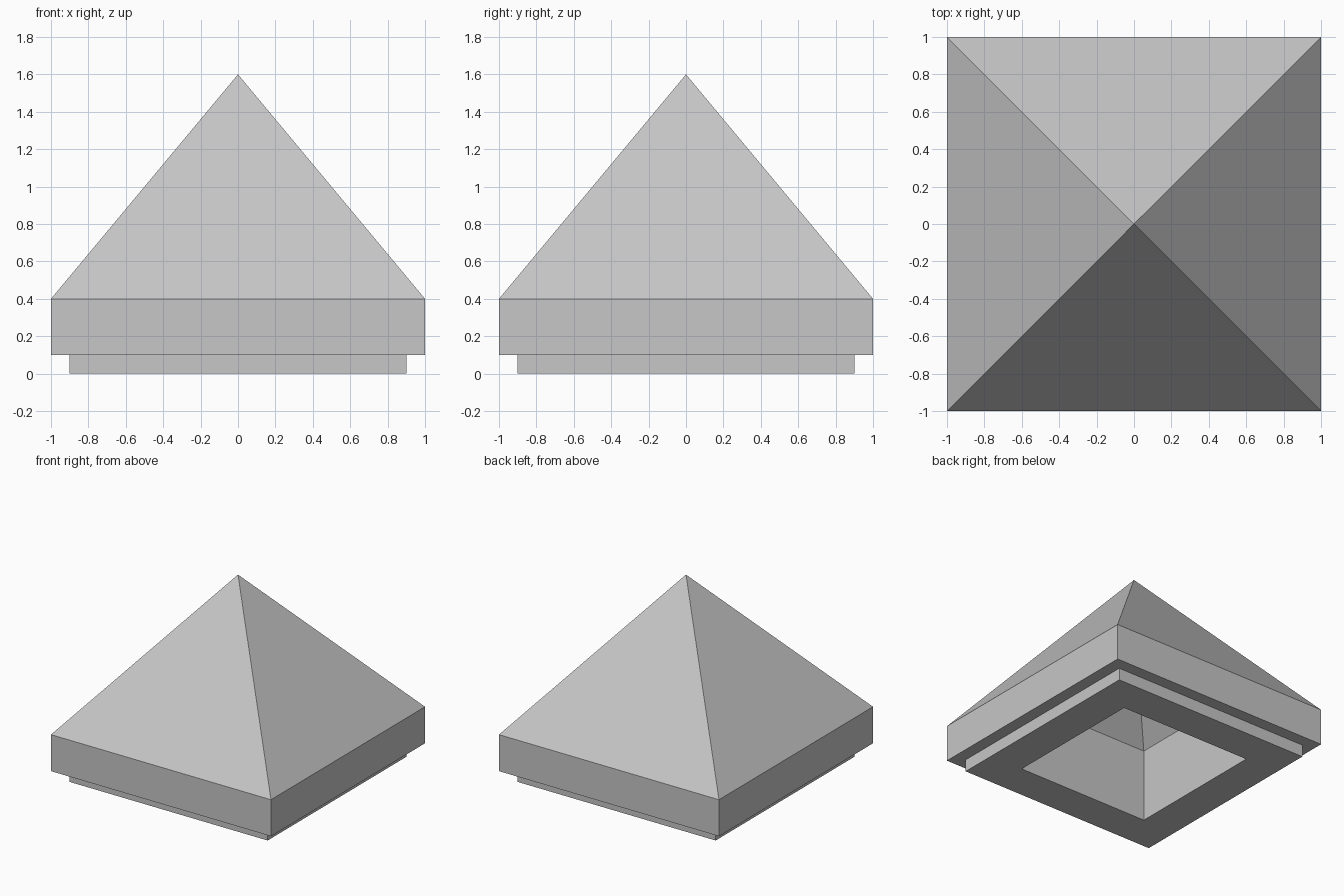
import bpy
import bmesh

cube = bpy.data.objects.get("Cube")
if cube:
    bpy.data.objects.remove(cube, do_unlink=True)

GREY = (0.57, 0.57, 0.57, 1.0)
stone = bpy.data.materials.new("light grey")
stone.use_nodes = True
stone.diffuse_color = GREY
stone.node_tree.nodes["Principled BSDF"].inputs["Base Color"].default_value = GREY


def square_loft(name, profile):
    """Sweep (half width, height) points round a square; zero width is a peak.
    Profiles run from the inside, down, out and up, so faces point outward."""
    bm = bmesh.new()
    corners = [(-1, -1), (1, -1), (1, 1), (-1, 1)]
    rings = []
    for half, z in profile:
        if half == 0:
            rings.append([bm.verts.new((0, 0, z))] * 4)
        else:
            rings.append([bm.verts.new((x * half, y * half, z)) for x, y in corners])
    for low, high in zip(rings, rings[1:]):
        for i in range(4):
            j = (i + 1) % 4
            loop = [low[i], low[j], high[j], high[i]]
            bm.faces.new(list(dict.fromkeys(loop)))
    mesh = bpy.data.meshes.new(name)
    bm.to_mesh(mesh)
    bm.free()
    mesh.materials.append(stone)
    obj = bpy.data.objects.new(name, mesh)
    bpy.context.collection.objects.link(obj)
    return obj


OUTER, BASE, HOLE = 1.0, 0.9, 0.6      # half widths
EAVE_Z, ROOF_Z, PEAK_Z = 0.1, 0.4, 1.6  # outer heights
WALL_Z, VAULT_Z = 0.6, 1.32             # hollow heights

# Hollow inside: straight walls under a pyramid vault
square_loft("inner_vault", [(0, VAULT_Z), (HOLE, WALL_Z), (HOLE, 0)])
# Recessed footing ring
square_loft("base_ring", [(HOLE, 0), (BASE, 0), (BASE, EAVE_Z)])
# Overhanging band
square_loft("eave_band", [(BASE, EAVE_Z), (OUTER, EAVE_Z), (OUTER, ROOF_Z)])
# Pyramid roof
square_loft("roof", [(OUTER, ROOF_Z), (0, PEAK_Z)])
